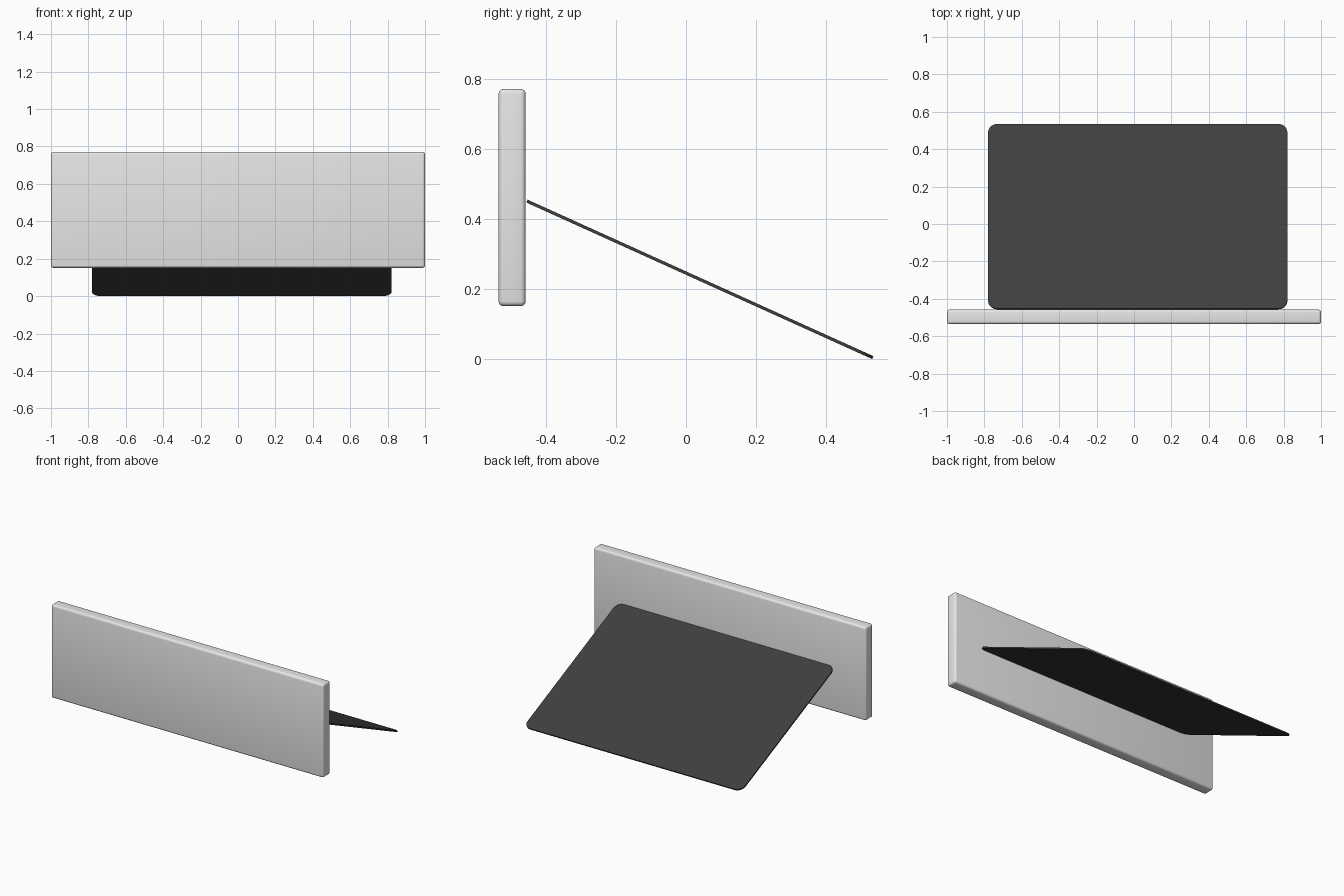
import bpy, bmesh, math

cube = bpy.data.objects.get("Cube")
if cube:
    bpy.data.objects.remove(cube, do_unlink=True)


def material(name, value):
    mat = bpy.data.materials.new(name)
    mat.use_nodes = True
    colour = (value, value, value, 1)
    mat.diffuse_color = colour
    mat.node_tree.nodes["Principled BSDF"].inputs["Base Color"].default_value = colour
    return mat


def box(name, size, location, mat):
    mesh = bpy.data.meshes.new(name)
    bm = bmesh.new()
    bmesh.ops.create_cube(bm, size=1)
    bmesh.ops.scale(bm, vec=size, verts=bm.verts)
    bm.to_mesh(mesh)
    bm.free()
    obj = bpy.data.objects.new(name, mesh)
    bpy.context.collection.objects.link(obj)
    obj.location = location
    mesh.materials.append(mat)
    return obj


def bevel(obj, width, segments, edge_test=lambda d: True):
    # Round the edges whose direction passes the test
    bm = bmesh.new()
    bm.from_mesh(obj.data)
    edges = [e for e in bm.edges if edge_test(e.verts[0].co - e.verts[1].co)]
    bmesh.ops.bevel(bm, geom=edges, offset=width, segments=segments,
                    profile=0.5, affect='EDGES')
    bm.to_mesh(obj.data)
    bm.free()


def smooth(obj, angle):
    bpy.ops.object.select_all(action='DESELECT')
    obj.select_set(True)
    bpy.context.view_layer.objects.active = obj
    bpy.ops.object.shade_smooth_by_angle(angle=math.radians(angle))


light_grey = material("light grey", 0.8)
charcoal = material("charcoal", 0.05)

# Upright slab with softly rounded edges
panel = box("front_panel", (2.0, 0.077, 0.62), (0, -0.4965, 0.461), light_grey)
bevel(panel, 0.014, 4)
smooth(panel, 35)

# Thin sheet with rounded corners, sloping down behind the slab
sheet = box("sloping_sheet", (1.6, 1.084, 0.009), (0.02, 0.0395, 0.2275), charcoal)
bevel(sheet, 0.05, 8, lambda d: abs(d.z) > 0.001 and abs(d.x) + abs(d.y) < 1e-5)
sheet.rotation_euler.x = -math.radians(24.35)
smooth(sheet, 35)
